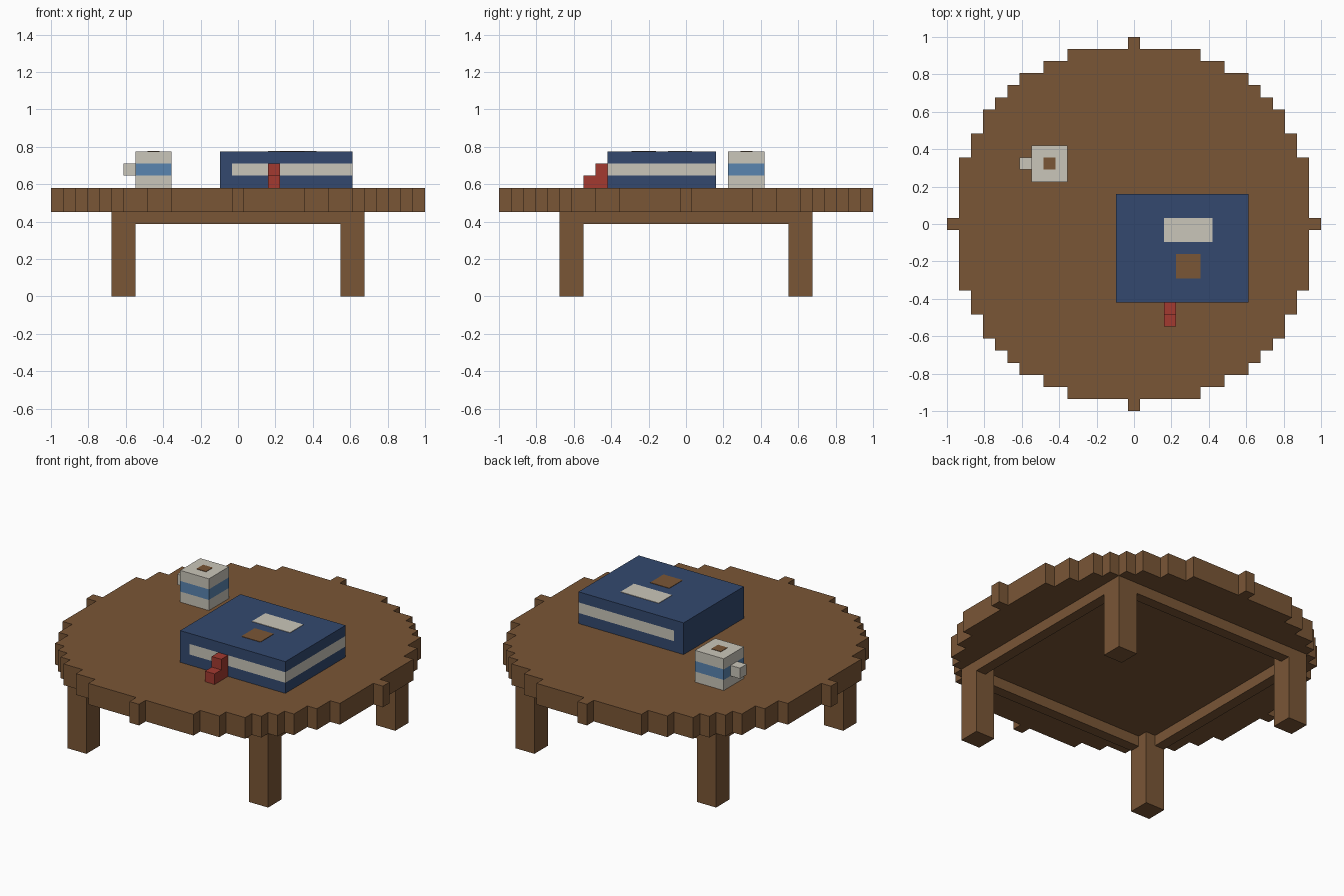
import bpy
import bmesh
import math

U = 2 / 31          # one block of the grid
RADIUS = 15         # tabletop radius in blocks

cube = bpy.data.objects.get("Cube")
if cube:
    bpy.data.objects.remove(cube, do_unlink=True)


def material(name, *rgb):
    """Flat colour from 0-255 display values, stored as linear."""
    lin = [((c / 255 + 0.055) / 1.055) ** 2.4 for c in rgb]
    mat = bpy.data.materials.new(name)
    mat.use_nodes = True
    mat.diffuse_color = (*lin, 1)
    bsdf = mat.node_tree.nodes["Principled BSDF"]
    bsdf.inputs["Base Color"].default_value = (*lin, 1)
    bsdf.inputs["Roughness"].default_value = 0.8
    return mat


WOOD = material("wood brown", 122, 86, 54)
NAVY = material("navy blue", 51, 73, 111)
CREAM = material("cream", 202, 198, 186)
BLUE = material("light blue", 90, 133, 176)
RED = material("red", 163, 58, 48)


def finish(name, bm, mat):
    bmesh.ops.recalc_face_normals(bm, faces=bm.faces)
    mesh = bpy.data.meshes.new(name)
    bm.to_mesh(mesh)
    bm.free()
    mesh.materials.append(mat)
    obj = bpy.data.objects.new(name, mesh)
    bpy.context.collection.objects.link(obj)
    return obj


def box(name, mat, x, y, z):
    """Box from (low, high) ranges measured in blocks."""
    bm = bmesh.new()
    bmesh.ops.create_cube(bm, size=1)
    for v in bm.verts:
        v.co = [U * ((lo + hi) / 2 + c * (hi - lo))
                for c, (lo, hi) in zip(v.co, (x, y, z))]
    return finish(name, bm, mat)


def extruded(name, mat, outline, z0, z1):
    """Prism from an outline in blocks on the ground plane."""
    bm = bmesh.new()
    face = bm.faces.new([bm.verts.new((x * U, y * U, z0 * U)) for x, y in outline])
    top = bmesh.ops.extrude_face_region(bm, geom=[face], use_keep_orig=True)["geom"]
    for v in top:
        if isinstance(v, bmesh.types.BMVert):
            v.co.z = z1 * U
    return finish(name, bm, mat)


# Stepped round tabletop: each row is as wide as the circle allows
right_side = []
for row in range(-RADIUS, RADIUS + 1):
    half = math.isqrt(RADIUS ** 2 - row ** 2) + 0.5
    if right_side and right_side[-1][0] == half:
        right_side.pop()
    else:
        right_side.append((half, row - 0.5))
    right_side.append((half, row + 0.5))
outline = right_side + [(-x, y) for x, y in reversed(right_side)]
extruded("tabletop", WOOD, outline, 7, 9)

# Legs and the thin rails flush with their outer faces
INNER, OUTER = 8.5, 10.5


def span(sign, a, b):
    return tuple(sorted((sign * a, sign * b)))


for sx, side in ((1, "left"), (-1, "right")):
    for sy, end in ((-1, "front"), (1, "back")):
        box(f"{end}_{side}_leg", WOOD, span(sx, INNER, OUTER), span(sy, INNER, OUTER), (0, 7))
    box(f"{side}_rail", WOOD, span(sx, OUTER - 1, OUTER), (-INNER, INNER), (6, 7))
for sy, end in ((-1, "front"), (1, "back")):
    box(f"{end}_rail", WOOD, (-INNER, INNER), span(sy, OUTER - 1, OUTER), (6, 7))

# Book: two covers, spine and pages
BOOK_X, BOOK_Y = (-1.5, 9.5), (-6.5, 2.5)
box("book_back_cover", NAVY, BOOK_X, BOOK_Y, (9, 10))
box("book_front_cover", NAVY, BOOK_X, BOOK_Y, (11, 12))
box("book_spine", NAVY, (-1.5, -0.5), BOOK_Y, (10, 11))
box("book_pages", CREAM, (-0.5, 9.5), BOOK_Y, (10, 11))

# Painted plates on the cover
PLATE = (12, 12.04)
box("book_title_plate", CREAM, (2.5, 6.5), (-1.5, 0.5), PLATE)
box("book_emblem_plate", WOOD, (3.5, 5.5), (-4.5, -2.5), PLATE)

# Ribbon bookmark stepping down onto the table
box("bookmark_upper", RED, (2.5, 3.5), (-7.5, -6.5), (9, 11))
box("bookmark_tip", RED, (2.5, 3.5), (-8.5, -7.5), (9, 10))

# Mug with a coloured band, a handle and a drink in the middle
MUG_X, MUG_Y = (-8.5, -5.5), (3.5, 6.5)
for part, mat, z in (("base", CREAM, 9), ("band", BLUE, 10), ("rim", CREAM, 11)):
    box(f"mug_{part}", mat, MUG_X, MUG_Y, (z, z + 1))
box("mug_handle", CREAM, (-9.5, -8.5), (4.5, 5.5), (10, 11))
box("mug_drink", WOOD, (-7.5, -6.5), (4.5, 5.5), PLATE)
